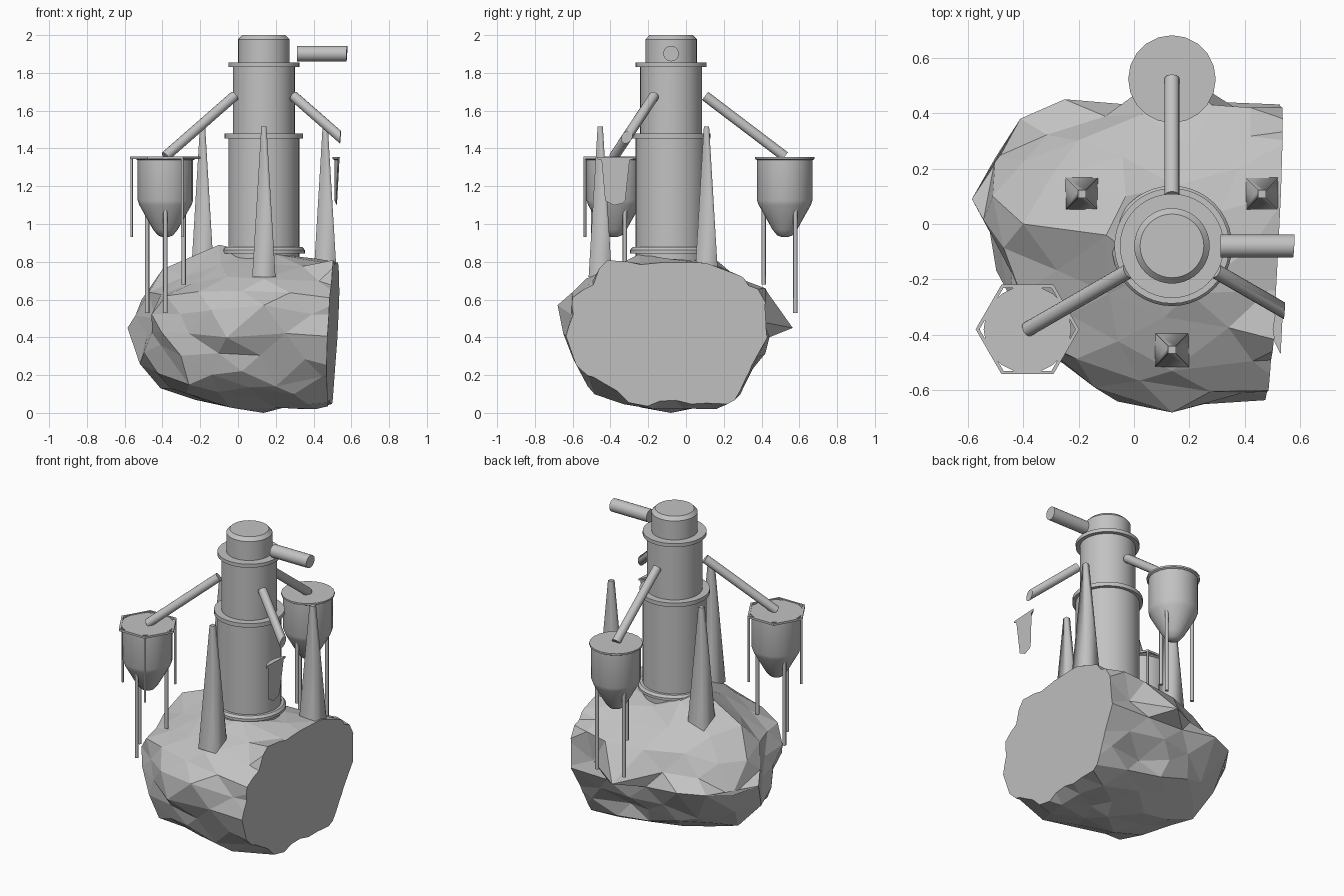
import bpy, bmesh, math, random
from mathutils import Vector, noise

if "Cube" in bpy.data.objects:
    bpy.data.objects.remove(bpy.data.objects["Cube"])

random.seed(4)
CX, CY = 0.137, -0.079          # tower axis
CUT_CO = Vector((0.485, 0, 0))  # slanted plane that slices the right side
CUT_NO = Vector((1, -0.05, -0.05)).normalized()

grey = bpy.data.materials.new("stone_grey")
grey.diffuse_color = (0.54, 0.54, 0.54, 1)
grey.use_nodes = True
grey.node_tree.nodes["Principled BSDF"].inputs["Base Color"].default_value = grey.diffuse_color


def finish(name, bm, smooth=35, clip=False):
    if clip:
        bmesh.ops.bisect_plane(bm, geom=bm.verts[:] + bm.edges[:] + bm.faces[:],
                               plane_co=CUT_CO, plane_no=CUT_NO, clear_outer=True)
        rim = [e for e in bm.edges if e.is_boundary]
        if rim:
            bmesh.ops.holes_fill(bm, edges=rim, sides=0)
    bmesh.ops.recalc_face_normals(bm, faces=bm.faces[:])
    me = bpy.data.meshes.new(name)
    bm.to_mesh(me)
    bm.free()
    me.materials.append(grey)
    ob = bpy.data.objects.new(name, me)
    bpy.context.collection.objects.link(ob)
    if smooth:
        bpy.ops.object.select_all(action='DESELECT')
        ob.select_set(True)
        bpy.context.view_layer.objects.active = ob
        bpy.ops.object.shade_smooth_by_angle(angle=math.radians(smooth))
    return ob


def lathe(name, profile, x, y, sides, clip=False):
    """Closed turned solid from (radius, z) points."""
    bm = bmesh.new()
    rings = [[bm.verts.new((x + r * math.cos(2 * math.pi * i / sides),
                            y + r * math.sin(2 * math.pi * i / sides), z))
              for i in range(sides)] for r, z in profile]
    for a, b in zip(rings, rings[1:]):
        for i in range(sides):
            j = (i + 1) % sides
            bm.faces.new((a[i], a[j], b[j], b[i]))
    bm.faces.new(rings[0])
    bm.faces.new(rings[-1])
    return finish(name, bm, 35, clip)


def rod(name, p, q, r, sides=16, clip=False):
    p, q = Vector(p), Vector(q)
    bm = bmesh.new()
    bmesh.ops.create_cone(bm, cap_ends=True, segments=sides, radius1=r, radius2=r,
                          depth=(q - p).length)
    rot = (q - p).to_track_quat('Z', 'Y')
    for v in bm.verts:
        v.co = rot @ v.co + (p + q) / 2
    return finish(name, bm, 50, clip)


def polar(r, deg, x=CX, y=CY):
    a = math.radians(deg)
    return x + r * math.cos(a), y + r * math.sin(a)


# Rock: faceted boulder, roughened, with key corners pulled to the outline
bm = bmesh.new()
bmesh.ops.create_icosphere(bm, subdivisions=3, radius=1)
centre, size = Vector((0.25, -0.09, 0.42)), Vector((0.80, 0.54, 0.41))
for v in bm.verts:
    n = v.co.normalized()
    k = sum(abs(c) ** 2.3 for c in n) ** (-1 / 2.3)
    k *= 0.97 + 0.06 * noise.noise(n * 2.6) + random.uniform(-0.045, 0.045)
    v.co = centre + Vector((n.x * size.x, n.y * size.y, n.z * size.z)) * k
outline = [(-.585, .09, .45), (-.52, -.03, .26), (-.41, .05, .13), (-.51, .1, .6),
           (-.4, .0, .76), (-.41, .38, .45), (-.25, .45, .45), (.137, .565, .45),
           (.137, -.68, .57), (-.06, -.64, .4), (-.26, -.5, .42), (.135, -.08, .0),
           (-.23, .03, .07), (-.26, -.44, .15), (-.5, .24, .42), (-.41, -.31, .36),
           (-.44, -.18, .5), (.137, -.53, .71), (.2, .28, .2), (.28, .43, .64),
           (-.1, -.04, .89), (-.03, .1, .86), (.2, -.25, .84), (.2, -.52, .14),
           (-.28, .28, .23), (.38, .41, .48), (-.01, .43, .42), (.42, .42, .66)]
# Edge of the sliced face, as (y, z)
slice_edge = [(-.43, .82), (-.12, .79), (.115, .79), (.3, .72), (.42, .57), (.43, .4),
              (.34, .24), (.25, .06), (-.1, .11), (-.4, .18), (-.57, .23), (-.63, .4),
              (-.6, .6)]
free = set(bm.verts)
for c in outline + [(.56, y, z) for y, z in slice_edge]:
    c = Vector(c)
    v = min(free, key=lambda w: (w.co - c).length)
    free.remove(v)
    move = c - v.co
    v.co = c
    for e in v.link_edges:                  # neighbours follow part of the way
        w = e.other_vert(v)
        if w in free:
            w.co += move * 0.15
for v in bm.verts:
    v.co.z = max(v.co.z, 0)
bmesh.ops.triangulate(bm, faces=bm.faces[:])
finish("rock", bm, smooth=0, clip=True)

# Tower: stacked drums with collars and a bevelled cap
lathe("tower", [(.188, .78), (.188, .845), (.217, .845), (.217, .862), (.205, .877),
                (.188, .877), (.188, 1.452), (.208, 1.452), (.208, 1.478),
                (.164, 1.478), (.164, 1.832), (.188, 1.832), (.188, 1.855),
                (.136, 1.855), (.136, 1.978), (.115, 2.0)], CX, CY, 40)

# Top outlet pipe
rod("outlet_pipe", (CX + .175, CY, 1.902), (CX + .8, CY, 1.902), .041, 20, True)

# Square tapered spikes around the tower, rounded shading on the sides only
for i, deg in enumerate((30, 150, 270)):
    x, y = polar(.375, deg)
    bm = bmesh.new()
    bmesh.ops.create_cone(bm, cap_ends=True, segments=4, radius1=.0615 * 2 ** .5,
                          radius2=.014 * 2 ** .5, depth=.795)
    for v in bm.verts:
        v.co = Vector((x, y, 1.1175)) + Vector((
            (v.co.x - v.co.y) / 2 ** .5, (v.co.x + v.co.y) / 2 ** .5, v.co.z))
    bm.normal_update()
    for e in bm.edges:
        e.smooth = not any(abs(f.normal.z) > .9 for f in e.link_faces)
    for f in bm.faces:
        f.smooth = True
    finish(f"spike_{i}", bm, 0)

# Hoppers with feed pipes and legs (the right one is mostly sliced away)
for side, deg in (("back", 90), ("left", 210), ("right", 330)):
    hx, hy = polar(.602, deg)
    cut = side == "right"
    lathe(f"{side}_hopper", [(.015, .93), (.04, .94), (.065, .97), (.138, 1.10), (.147, 1.125),
                             (.147, 1.338), (.158, 1.344), (.158, 1.355)], hx, hy, 20, cut)
    sx, sy = polar(.18, deg)
    rod(f"{side}_feed_pipe", (sx, sy, 1.678), (hx, hy, 1.358), .027, 16, cut)
    if not cut:
        for j, (turn, foot) in enumerate(((60, .53), (-60, .53), (180, .68))):
            lx, ly = polar(.112, deg + turn, hx, hy)
            rod(f"{side}_leg_{j}", (lx, ly, foot), (lx, ly, 1.15), .0115, 8)

# Hexagonal frame with short posts around the left hopper
hx, hy = polar(.602, 210)
bm = bmesh.new()
loops = [[bm.verts.new((*polar(r, 60 * i, hx, hy), z)) for i in range(6)]
         for r, z in ((.187, 1.345), (.187, 1.358), (.173, 1.358), (.173, 1.345))]
for k in range(4):
    a, b = loops[k], loops[(k + 1) % 4]
    for i in range(6):
        j = (i + 1) % 6
        bm.faces.new((a[i], a[j], b[j], b[i]))
finish("hex_frame", bm, 0)
for i, deg in enumerate((60, 180, 300)):
    px, py = polar(.179, deg, hx, hy)
    rod(f"frame_post_{i}", (px, py, .93), (px, py, 1.35), .007, 8)
